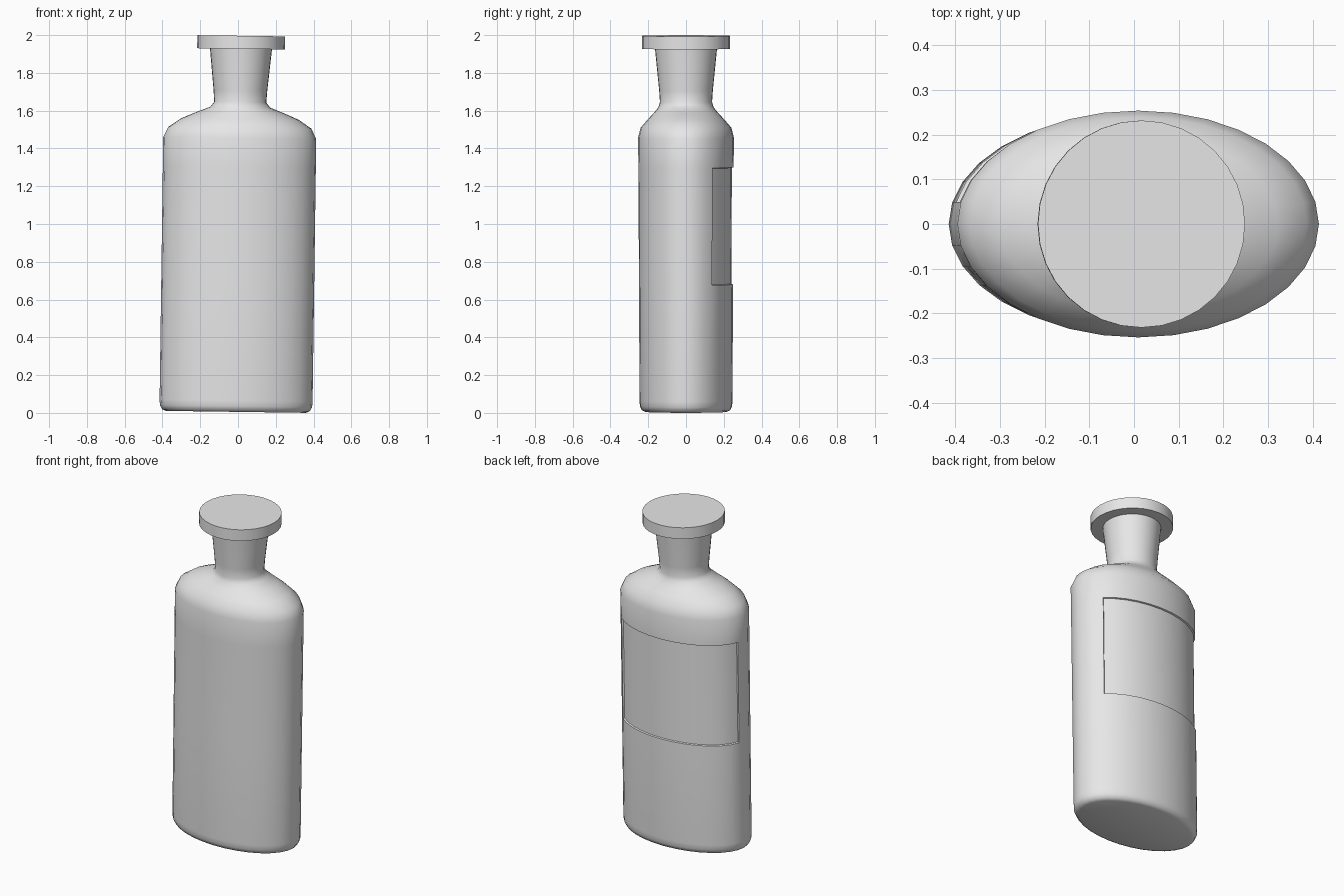
import bpy, bmesh, math

if "Cube" in bpy.data.objects:
    bpy.data.objects.remove(bpy.data.objects["Cube"], do_unlink=True)

SIDES = 32
LEAN = math.radians(0.8)
BASE = (-0.011, 0, 0.0055)

grey = bpy.data.materials.new("plain grey")
grey.use_nodes = True
grey.diffuse_color = (0.8, 0.8, 0.8, 1)
grey.node_tree.nodes["Principled BSDF"].inputs["Base Color"].default_value = (0.8, 0.8, 0.8, 1)


def loft(name, rings, panel=None):
    """Stack elliptical rings (z, half width, half depth) into a closed solid."""
    bm = bmesh.new()
    loops = []
    for z, rx, ry in rings:
        loops.append([bm.verts.new((rx * math.cos(a), ry * math.sin(a), z))
                      for a in (math.tau * i / SIDES for i in range(SIDES))])
    recessed = []
    for row, (low, high) in enumerate(zip(loops, loops[1:])):
        for i in range(SIDES):
            j = (i + 1) % SIDES
            face = bm.faces.new((low[i], low[j], high[j], high[i]))
            if panel and row == panel[0] and panel[1] <= i < panel[2]:
                recessed.append(face)
    bm.faces.new(loops[0][::-1])
    bm.faces.new(loops[-1])
    bm.normal_update()
    if recessed:
        bmesh.ops.inset_region(bm, faces=recessed, thickness=0.003,
                               depth=-0.009, use_even_offset=True)
    mesh = bpy.data.meshes.new(name)
    bm.to_mesh(mesh)
    bm.free()
    mesh.materials.append(grey)
    obj = bpy.data.objects.new(name, mesh)
    bpy.context.collection.objects.link(obj)
    obj.location = BASE
    obj.rotation_euler.y = LEAN
    bpy.ops.object.select_all(action='DESELECT')
    obj.select_set(True)
    bpy.context.view_layer.objects.active = obj
    bpy.ops.object.shade_smooth_by_angle(angle=math.radians(48))
    return obj


# Oval body with rounded foot, shoulders, flared neck and a label recess at the back
loft("bottle_body", [
    (0, 0.37, 0.215),
    (0.008, 0.39, 0.234),
    (0.03, 0.403, 0.244),
    (0.06, 0.405, 0.246),
    (0.675, 0.405, 0.249),
    (1.295, 0.405, 0.252),
    (1.45, 0.405, 0.254),
    (1.505, 0.378, 0.240),
    (1.55, 0.312, 0.201),
    (1.585, 0.23, 0.168),
    (1.613, 0.158, 0.146),
    (1.64, 0.138, 0.138),
    (1.70, 0.142, 0.142),
    (1.93, 0.165, 0.165),
], panel=(4, 3, 15))

# Flat disc stopper
loft("stopper", [(1.922, 0.232, 0.232), (1.991, 0.232, 0.232)])
